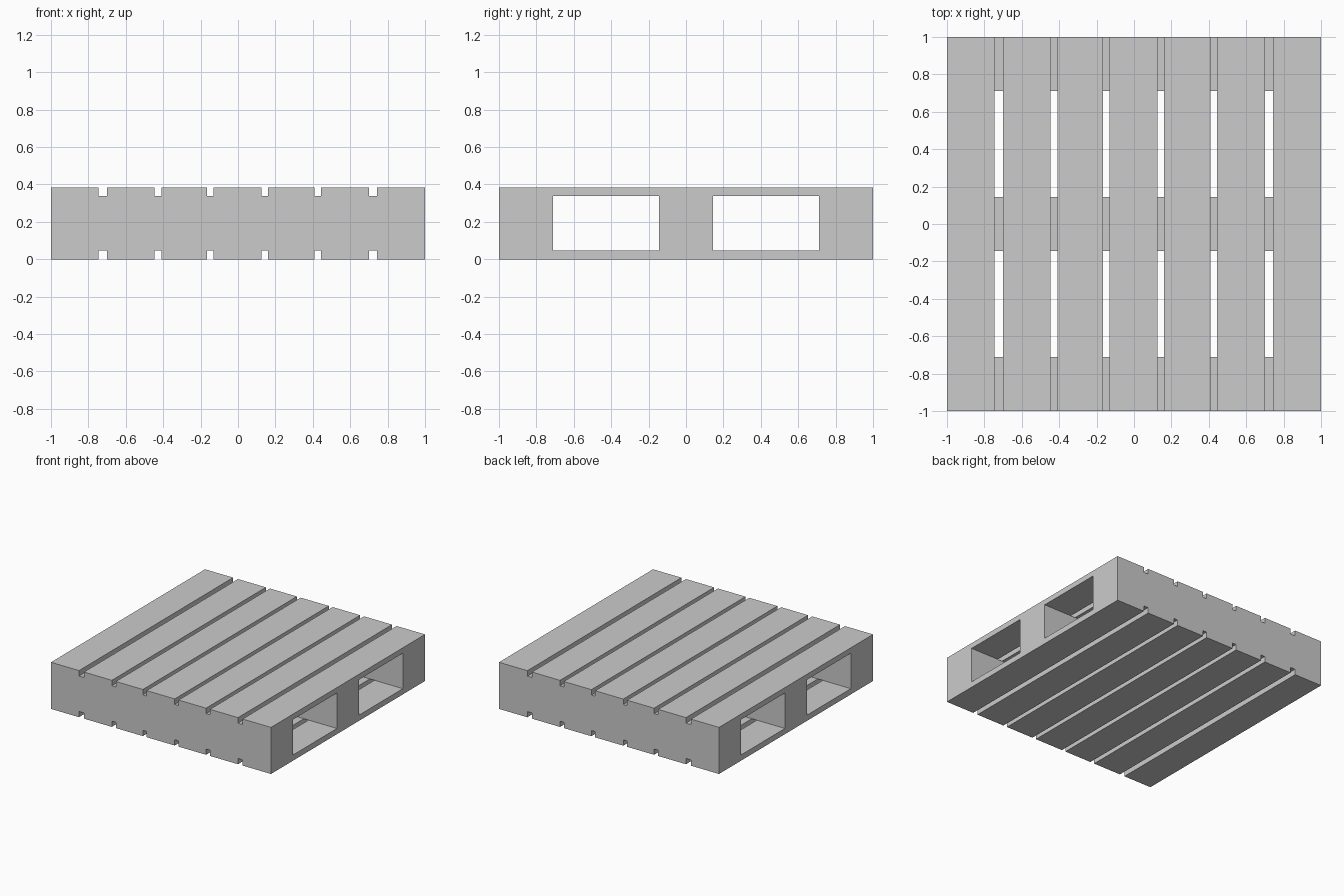
import bpy
import bmesh
from mathutils import Matrix, Vector

if "Cube" in bpy.data.objects:
    bpy.data.objects.remove(bpy.data.objects["Cube"])


def box(name, lo, hi):
    """Closed rectangular board between two opposite corners."""
    lo, hi = Vector(lo), Vector(hi)
    bm = bmesh.new()
    bmesh.ops.create_cube(bm, size=1.0, matrix=Matrix.Translation((lo + hi) / 2)
                          @ Matrix.Diagonal((*(hi - lo), 1.0)))
    mesh = bpy.data.meshes.new(name)
    bm.to_mesh(mesh)
    bm.free()
    obj = bpy.data.objects.new(name, mesh)
    bpy.context.collection.objects.link(obj)
    return obj


# Height levels: ground, top of lower deck, underside of upper deck, top
Z0, Z1, Z2, Z3 = 0.0, 0.047, 0.338, 0.383

# Left and right edges of the seven deck boards
slats = [(-1.0, -0.745), (-0.70, -0.447), (-0.41, -0.165), (-0.13, 0.125),
         (0.16, 0.41), (0.445, 0.70), (0.742, 1.0)]

# Upper and lower deck boards, running front to back
for i, (x0, x1) in enumerate(slats, 1):
    box(f"top_board_{i}", (x0, -1, Z2), (x1, 1, Z3))
    box(f"bottom_board_{i}", (x0, -1, Z0), (x1, 1, Z1))

# Three thick stringers across the pallet, leaving two fork openings
for part, y0, y1 in (("front", -1, -0.712), ("middle", -0.144, 0.144), ("back", 0.712, 1)):
    box(f"{part}_stringer", (-1, y0, Z1), (1, y1, Z2))
